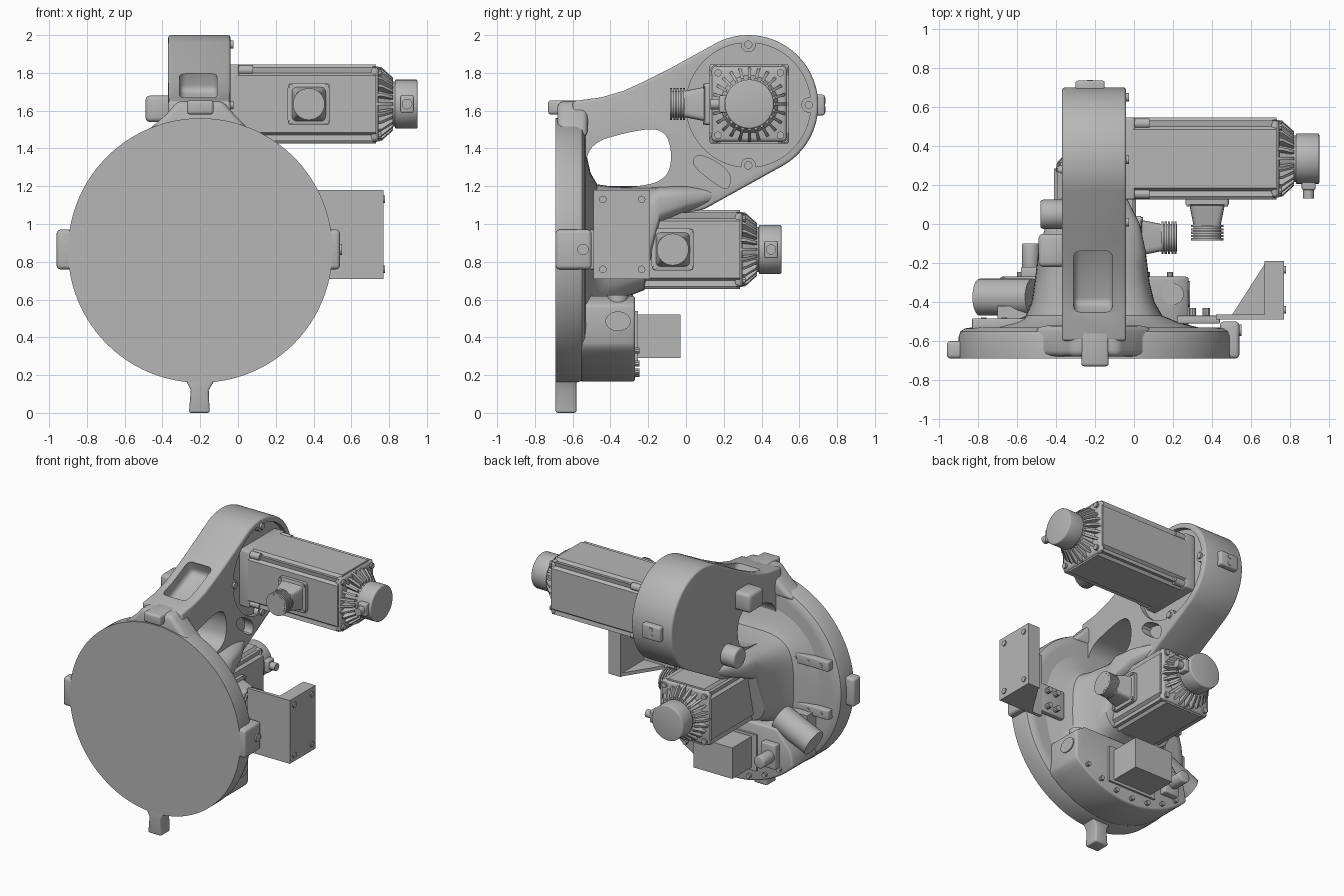
import bpy, bmesh, math
from mathutils import Matrix, Vector

if "Cube" in bpy.data.objects:
    bpy.data.objects.remove(bpy.data.objects["Cube"])

grey = bpy.data.materials.new("cast_grey")
grey.use_nodes = True
grey.diffuse_color = (0.47, 0.47, 0.47, 1)
grey.node_tree.nodes["Principled BSDF"].inputs["Base Color"].default_value = grey.diffuse_color
parts, cutters = [], []


def finish(name, bm, M=None, bevel=0):
    bmesh.ops.recalc_face_normals(bm, faces=bm.faces)
    mesh = bpy.data.meshes.new(name)
    bm.to_mesh(mesh)
    bm.free()
    mesh.materials.append(grey)
    ob = bpy.data.objects.new(name, mesh)
    bpy.context.collection.objects.link(ob)
    ob.matrix_world = M or Matrix()
    if bevel:
        mod = ob.modifiers.new("round", 'BEVEL')
        mod.width, mod.segments = bevel, 3
        mod.limit_method, mod.angle_limit = 'ANGLE', math.radians(40)
    parts.append(ob)
    return ob


def skin(name, rings, M=None, bevel=0):
    """Join equal rings of points into a closed solid."""
    bm = bmesh.new()
    loops = [[bm.verts.new(p) for p in ring] for ring in rings]
    n = len(loops[0])
    for a, b in zip(loops, loops[1:]):
        for i in range(n):
            bm.faces.new((a[i], a[(i + 1) % n], b[(i + 1) % n], b[i]))
    bm.faces.new(loops[0])
    bm.faces.new(loops[-1])
    return finish(name, bm, M, bevel)


def prism(name, pts, axis, a, b, M=None, bevel=0):
    place = {'x': lambda p, t: (t, p[0], p[1]), 'y': lambda p, t: (p[0], t, p[1]),
             'z': lambda p, t: (p[0], p[1], t)}[axis]
    return skin(name, [[place(p, t) for p in pts] for t in (a, b)], M, bevel)


def box(name, x, y, z, M=None, bevel=0):
    return prism(name, [(x[0], y[0]), (x[1], y[0]), (x[1], y[1]), (x[0], y[1])], 'z', *z, M, bevel)


def rod(name, p, q, r, r2=None, n=32, M=None, bevel=0):
    p, q = Vector(p), Vector(q)
    bm = bmesh.new()
    turn = (q - p).to_track_quat('Z', 'Y').to_matrix().to_4x4()
    bmesh.ops.create_cone(bm, cap_ends=True, segments=n, radius1=r, radius2=r if r2 is None else r2,
                          depth=(q - p).length, matrix=Matrix.Translation((p + q) / 2) @ turn)
    return finish(name, bm, M, bevel)


def loft(name, sections, M=None, n=48):
    """Superellipse sections along y: (y, centre x, half width, low z, high z, power)."""
    rings = []
    for y, cx, hw, lo, hi, k in sections:
        ring = []
        for i in range(n):
            c, s = math.cos(math.tau * i / n), math.sin(math.tau * i / n)
            e = 2 / k
            ring.append((cx + hw * math.copysign(abs(c) ** e, c), y,
                         (lo + hi) / 2 + (hi - lo) / 2 * math.copysign(abs(s) ** e, s)))
        rings.append(ring)
    return skin(name, rings, M)


def soften(pts, times=2):
    for _ in range(times):
        pts = [tuple(u * (1 - t) + v * t for u, v in zip(p, q))
               for p, q in zip(pts, pts[1:] + pts[:1]) for t in (0.25, 0.75)]
    return pts


def cut(target, tool):
    tool.hide_render = True
    mod = target.modifiers.new("cut", 'BOOLEAN')
    mod.operation, mod.object, mod.solver = 'DIFFERENCE', tool, 'EXACT'
    parts.remove(tool)
    cutters.append(tool)


# Round base flange with its lugs
CX, CZ = -0.2, 0.86
rings = [[(CX + r * math.cos(math.tau * i / 96), y, CZ + r * math.sin(math.tau * i / 96)) for i in range(96)]
         for r, y in ((0.7, -0.69), (0.7, -0.58), (0.69, -0.55), (0.665, -0.535), (0.63, -0.53))]
skin("base_flange", rings)
box("left_lug", (0.44, 0.54), (-0.69, -0.5), (0.76, 0.97), bevel=0.02)
box("right_lug", (-0.96, -0.86), (-0.69, -0.6), (0.76, 0.97), bevel=0.02)
prism("bottom_lug", [(-0.26, 0), (-0.15, 0), (-0.155, 0.12), (-0.12, 0.18), (-0.28, 0.18), (-0.25, 0.12)],
      'y', -0.69, -0.58, bevel=0.012)
box("top_lug", (-0.27, -0.13), (-0.73, -0.45), (1.58, 1.655), bevel=0.015)
prism("top_lug_web", [(-0.52, 1.46), (0.1, 1.46), (-0.02, 1.58), (-0.08, 1.65), (-0.32, 1.65), (-0.38, 1.58)],
      'y', -0.68, -0.52, bevel=0.03)

# Flared casting that carries the arm
loft("flared_body", [(-0.56, -0.2, 0.6, 0.24, 1.46, 2.2), (-0.53, -0.2, 0.53, 0.33, 1.38, 2.4),
                     (-0.505, -0.2, 0.43, 0.42, 1.27, 3), (-0.47, -0.205, 0.35, 0.5, 1.21, 3.6),
                     (-0.4, -0.21, 0.315, 0.57, 1.2, 4), (-0.3, -0.215, 0.295, 0.62, 1.2, 4),
                     (-0.22, -0.215, 0.285, 0.65, 1.2, 4), (-0.14, -0.215, 0.275, 1.0, 1.2, 4),
                     (0, -0.21, 0.24, 1.05, 1.21, 3), (0.14, -0.205, 0.165, 1.1, 1.2, 2.5)])

# Side arm with window, top pocket, motor seat and slot
AY, AZ, AR = 0.33, 1.63, 0.37
outline = [(AY + AR * math.cos(math.radians(a)), AZ + AR * math.sin(math.radians(a))) for a in range(-61, 118, 4)]
outline += [(-0.1, 1.815), (-0.22, 1.755), (-0.33, 1.705), (-0.45, 1.67), (-0.6, 1.65), (-0.6, 1.04),
            (-0.15, 1.035), (-0.02, 1.045), (0.1, 1.08)]
arm = prism("side_arm", outline, 'x', -0.37, -0.04, bevel=0.015)
window = [(-0.53, 1.19), (-0.3, 1.19), (-0.1, 1.23), (-0.07, 1.38), (-0.12, 1.51), (-0.3, 1.49), (-0.53, 1.42)]
cut(arm, prism("window_cutter", soften(window, 3), 'x', -0.6, 0.2))
tilt = Matrix.Translation((-0.21, -0.29, 1.72)) @ Matrix.Rotation(math.radians(23), 4, 'X')
cut(arm, box("pocket_cutter", (-0.1, 0.1), (-0.17, 0.17), (-0.09, 0.15), tilt, 0.035))
cut(arm, rod("seat_cutter", (-0.075, AY, AZ), (0.1, AY, AZ), 0.33, n=64))
slot = [(0.02, 1.32), (0.07, 1.38), (0.24, 1.28), (0.23, 1.18), (0.17, 1.2)]
cut(arm, prism("slot_cutter", soften(slot), 'x', -0.11, 0.1))
box("arm_back_pad", (-0.3, -0.15), (0.66, 0.735), (1.575, 1.685), bevel=0.012)
for z in (1.605, 1.655):
    rod("pad_screw", (-0.225, 0.73, z), (-0.225, 0.739, z), 0.016, n=12)
for a in (0, 90, 180, 270):
    y, z = AY + 0.32 * math.cos(math.radians(a)), AZ + 0.32 * math.sin(math.radians(a))
    rod("seat_boss", (-0.09, y, z), (-0.04, y, z), 0.04)
    rod("seat_bolt", (-0.06, y, z), (-0.025, y, z), 0.022, n=12)
box("upper_stop_lug", (-0.49, -0.35), (-0.22, -0.05), (1.54, 1.68), bevel=0.025)
rod("lower_stop_lug", (-0.35, 0.05, 1.25), (-0.48, 0.05, 1.25), 0.075, bevel=0.015)

# Two servo motors, built along +x with the plug towards -y
quarter = [(0.21, -0.15), (0.21, 0.15), (0.19, 0.165), (0.195, 0.195), (0.165, 0.19)]


def motor(M):
    ring = []
    for _ in range(4):
        ring += quarter
        quarter[:] = [(-b, a) for a, b in quarter]
    prism("motor_body", ring, 'x', 0.02, 0.77, M)
    square = ((-0.21, 0.21),) * 2
    box("motor_front_plate", (-0.04, 0.045), *square, M, 0.012)
    box("motor_rear_plate", (0.74, 0.785), (-0.2, 0.2), (-0.2, 0.2), M, 0.025)
    rod("motor_bell", (0.77, 0, 0), (0.87, 0, 0), 0.16, 0.11, M=M)
    for i in range(24):
        fin = M @ Matrix.Rotation(math.tau * i / 24, 4, 'X')
        prism("cooling_fin", [(0.77, 0.1), (0.77, 0.2), (0.8, 0.195), (0.86, 0.14), (0.86, 0.1)],
              'y', -0.008, 0.008, fin)
    rod("encoder_collar", (0.84, 0, 0), (0.88, 0, 0), 0.12, M=M)
    rod("encoder_cap", (0.87, 0, 0), (0.99, 0, 0), 0.13, M=M, bevel=0.008)
    box("encoder_plug", (0.9, 0.97), (-0.16, -0.09), (-0.045, 0.045), M, 0.008)
    rod("encoder_socket", (0.935, -0.15, 0), (0.935, -0.205, 0), 0.028, n=16, M=M)
    # power plug
    loft("plug_base", [(-0.19, 0.415, 0.112, -0.112, 0.112, 12), (-0.235, 0.415, 0.112, -0.112, 0.112, 12),
                       (-0.24, 0.415, 0.09, -0.09, 0.09, 8), (-0.34, 0.415, 0.07, -0.07, 0.07, 5)], M, 32)
    rod("plug_core", (0.415, -0.32, 0), (0.415, -0.42, 0), 0.07, M=M)
    for i in range(5):
        y = -0.34 - 0.017 * i
        rod("plug_thread", (0.415, y, 0), (0.415, y - 0.011, 0), 0.084, M=M)
    for a in (-1, 1):
        for b in (-1, 1):
            rod("mount_bolt", (0.03, a * 0.18, b * 0.18), (0.12, a * 0.18, b * 0.18), 0.026, n=12, M=M)
            rod("plug_screw", (0.415 + a * 0.095, -0.22, b * 0.095), (0.415 + a * 0.095, -0.245, b * 0.095),
                0.012, n=8, M=M)
            rod("rear_screw", (0.78, a * 0.165, b * 0.165), (0.8, a * 0.165, b * 0.165), 0.02, n=10, M=M)


motor(Matrix.Translation((-0.04, 0.335, 1.635)))
motor(Matrix.Translation((CX, -0.485, 0.865)) @ Matrix.Rotation(math.pi / 2, 4, 'Z'))

# Lower gear housing following the flange rim
rim = [(CX + 0.695 * math.cos(math.radians(a)), CZ + 0.695 * math.sin(math.radians(a))) for a in range(225, 315, 3)]
prism("lower_housing", rim + [(0.28, 0.37), (0.28, 0.57), (0.2, 0.62), (-0.55, 0.62), (-0.67, 0.48)],
      'y', -0.56, -0.27, bevel=0.015)
for i in range(7):
    a = math.radians(234 + 12 * i)
    x, z = CX + 0.655 * math.cos(a), CZ + 0.655 * math.sin(a)
    rod("housing_bolt", (x, -0.28, z), (x, -0.245, z), 0.016, n=10)
box("junction_box", (-0.36, -0.04), (-0.28, -0.03), (0.29, 0.52))
box("junction_plate", (-0.4, 0), (-0.28, -0.255), (0.27, 0.54))
prism("side_cover", [(-0.36 + 0.067 * math.cos(t * math.tau / 24), 0.485 + 0.052 * math.sin(t * math.tau / 24))
                     for t in range(24)], 'x', 0.27, 0.288)
rod("top_cover", (0.2, -0.36, 0.57), (0.2, -0.36, 0.625), 0.055)
box("cable_clamp", (-0.58, -0.46), (-0.28, -0.22), (0.34, 0.52), bevel=0.008)
rod("cable_gland", (-0.53, -0.23, 0.43), (-0.53, -0.1, 0.43), 0.045, bevel=0.008)
rod("balance_cylinder", (-0.79, -0.375, 0.54), (-0.52, -0.375, 0.66), 0.095)
box("cylinder_foot", (-0.7, -0.5), (-0.54, -0.42), (0.54, 0.7))

# Drilled rails on the back of the flange
for z in (1.07, 0.71):
    box("mount_rail", (-0.83, -0.5), (-0.54, -0.485), (z - 0.035, z + 0.035), bevel=0.006)
    for x in (-0.77, -0.665, -0.56):
        rod("rail_screw", (x, -0.49, z), (x, -0.48, z), 0.014, n=10)

# Angled side bracket
box("bracket_base", (0.42, 0.77), (-0.49, -0.465), (0.71, 1.18))
box("bracket_arm", (0.22, 0.44), (-0.51, -0.47), (0.76, 0.97), bevel=0.006)
box("bracket_face", (0.67, 0.77), (-0.49, -0.19), (0.71, 1.18))
prism("bracket_gusset", [(0.5, -0.47), (0.68, -0.47), (0.68, -0.19)], 'z', 0.71, 0.735)
for z in (0.76, 1.13):
    for y in (-0.44, -0.235):
        rod("bracket_bolt", (0.76, y, z), (0.779, y, z), 0.02, n=12)
for z in (0.8, 0.92):
    for x in (0.3, 0.37):
        rod("base_bolt", (x, -0.48, z), (x, -0.43, z), 0.02, n=10)
rod("lug_bolt", (0.53, -0.545, 0.865), (0.55, -0.545, 0.865), 0.03, n=16)

# Apply modifiers, drop cutters, smooth the rounded surfaces
bpy.context.view_layer.update()
bpy.ops.object.select_all(action='DESELECT')
for ob in parts:
    ob.select_set(True)
bpy.context.view_layer.objects.active = parts[0]
bpy.ops.object.convert(target='MESH')
for ob in cutters:
    bpy.data.objects.remove(ob)
bpy.ops.object.shade_smooth_by_angle(angle=math.radians(35))
